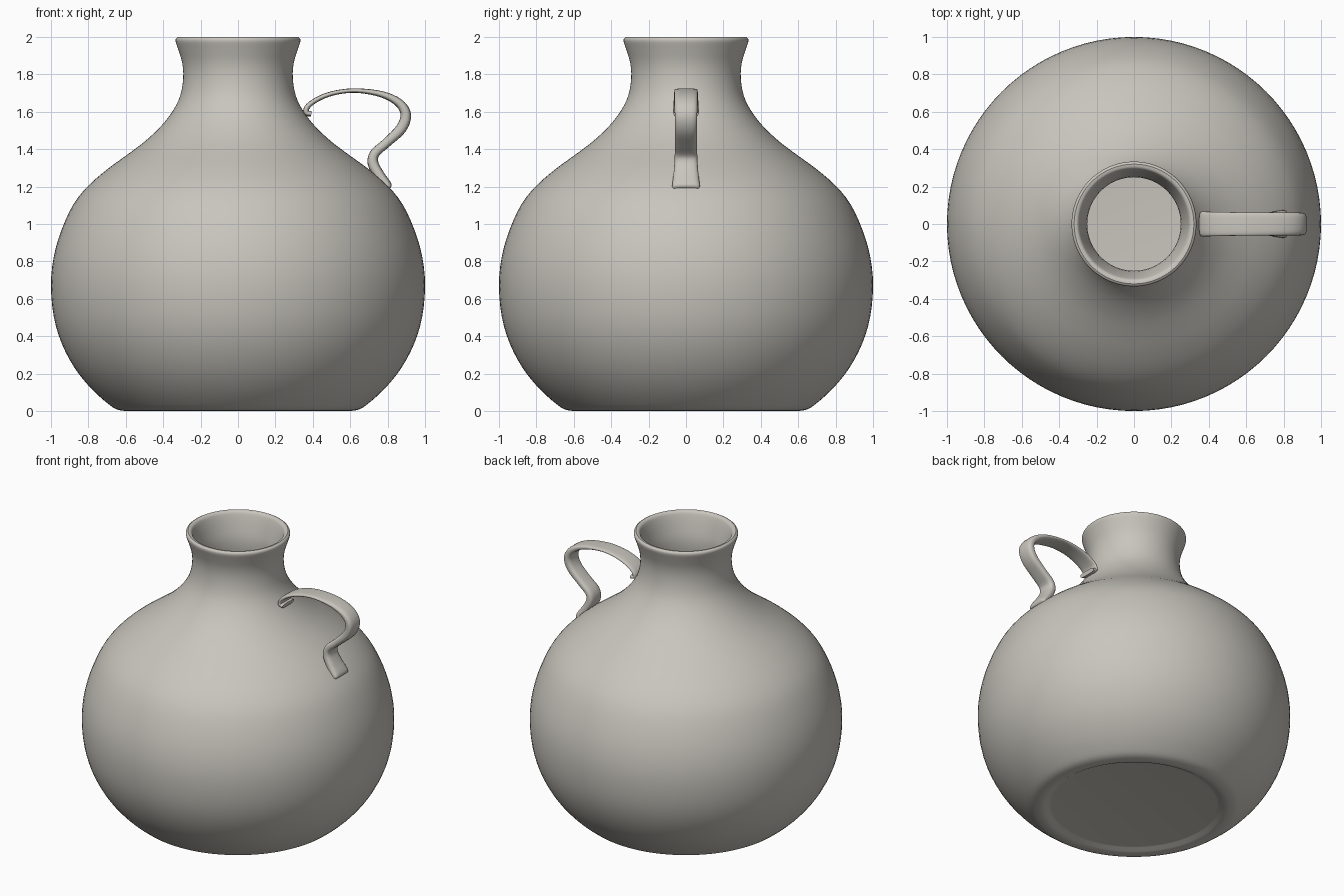
import bpy, bmesh, math
from mathutils import Vector

if "Cube" in bpy.data.objects:
    bpy.data.objects.remove(bpy.data.objects["Cube"])

clay = bpy.data.materials.new("warm_grey_clay")
clay.diffuse_color = (0.58, 0.56, 0.51, 1)
clay.use_nodes = True
clay.node_tree.nodes["Principled BSDF"].inputs["Base Color"].default_value = clay.diffuse_color


def smooth_path(points, steps):
    """Catmull-Rom curve through points of any dimension."""
    pts = [Vector(p) for p in points]
    pts = [pts[0] * 2 - pts[1]] + pts + [pts[-1] * 2 - pts[-2]]
    out = []
    for i in range(1, len(pts) - 2):
        a, b, c, d = pts[i - 1:i + 3]
        for k in range(steps):
            t = k / steps
            out.append(0.5 * (2 * b + (c - a) * t + (2 * a - 5 * b + 4 * c - d) * t * t
                              + (3 * b - a - 3 * c + d) * t ** 3))
    out.append(pts[-2])
    return out


def loft(name, rings, angle):
    """Skin closed rings and cap both ends."""
    bm = bmesh.new()
    loops = [[bm.verts.new(p) for p in ring] for ring in rings]
    n = len(loops[0])
    for a, b in zip(loops, loops[1:]):
        for i in range(n):
            j = (i + 1) % n
            bm.faces.new((a[i], a[j], b[j], b[i]))
    bm.faces.new(loops[0][::-1])
    bm.faces.new(loops[-1])
    bmesh.ops.recalc_face_normals(bm, faces=bm.faces)
    mesh = bpy.data.meshes.new(name)
    bm.to_mesh(mesh)
    bm.free()
    mesh.materials.append(clay)
    obj = bpy.data.objects.new(name, mesh)
    bpy.context.collection.objects.link(obj)
    bpy.ops.object.select_all(action='DESELECT')
    obj.select_set(True)
    bpy.context.view_layer.objects.active = obj
    bpy.ops.object.shade_smooth_by_angle(angle=math.radians(angle))
    return obj


# Jug body: recessed base, foot, belly, neck, rim, then the hollow inside
outer = [(0.60, 0.0), (0.645, 0.008), (0.69, 0.035), (0.78, 0.115), (0.87, 0.225),
         (0.942, 0.36), (0.985, 0.505), (1.0, 0.67), (0.986, 0.82), (0.945, 0.965),
         (0.88, 1.105), (0.80, 1.205), (0.70, 1.292), (0.60, 1.365), (0.50, 1.44),
         (0.41, 1.525), (0.345, 1.61), (0.308, 1.69), (0.293, 1.78), (0.298, 1.86),
         (0.32, 1.935), (0.333, 1.975), (0.331, 1.992), (0.32, 2.0)]
inner = [(0.32, 2.0), (0.302, 1.995), (0.29, 1.975), (0.268, 1.90), (0.25, 1.80),
         (0.262, 1.68), (0.30, 1.595), (0.37, 1.50), (0.47, 1.41), (0.67, 1.26),
         (0.83, 1.10), (0.92, 0.92), (0.958, 0.67), (0.91, 0.38), (0.77, 0.16),
         (0.66, 0.07), (0.58, 0.05)]
profile = [(0.53, 0.02), (0.545, 0.018), (0.57, 0.004)]
profile += smooth_path(outer, 3) + smooth_path(inner, 3)[1:]
SEG = 96
loft("jug_body", [[(r * math.cos(2 * math.pi * i / SEG), r * math.sin(2 * math.pi * i / SEG), z)
                   for i in range(SEG)] for r, z in profile], 40)

# Strap handle: x, z, half thickness, half width along the path
strap = [(0.392, 1.588, 0.014, 0.066), (0.365, 1.597, 0.016, 0.066), (0.376, 1.632, 0.014, 0.066),
         (0.44, 1.675, 0.013, 0.065), (0.53, 1.704, 0.012, 0.063), (0.64, 1.713, 0.012, 0.062),
         (0.77, 1.693, 0.017, 0.062), (0.86, 1.648, 0.023, 0.061), (0.897, 1.585, 0.028, 0.060),
         (0.872, 1.51, 0.029, 0.059), (0.795, 1.435, 0.025, 0.059), (0.732, 1.378, 0.026, 0.060),
         (0.722, 1.325, 0.029, 0.062), (0.752, 1.265, 0.029, 0.067), (0.787, 1.215, 0.029, 0.073),
         (0.802, 1.197, 0.024, 0.073), (0.808, 1.189, 0.012, 0.066)]
path = smooth_path(strap, 4)
rings = []
for i, (x, z, t, w) in enumerate(path):
    p, q = path[max(i - 1, 0)], path[min(i + 1, len(path) - 1)]
    d = Vector((q[0] - p[0], q[1] - p[1])).normalized()
    ring = []
    for k in range(24):
        a = 2 * math.pi * k / 24
        c, s = math.cos(a), math.sin(a)
        u = math.copysign(abs(c) ** 0.55, c) * w
        v = math.copysign(abs(s) ** 0.75, s) * t
        ring.append((x - d.y * v, u, z + d.x * v))
    rings.append(ring)
loft("handle", rings, 60)
